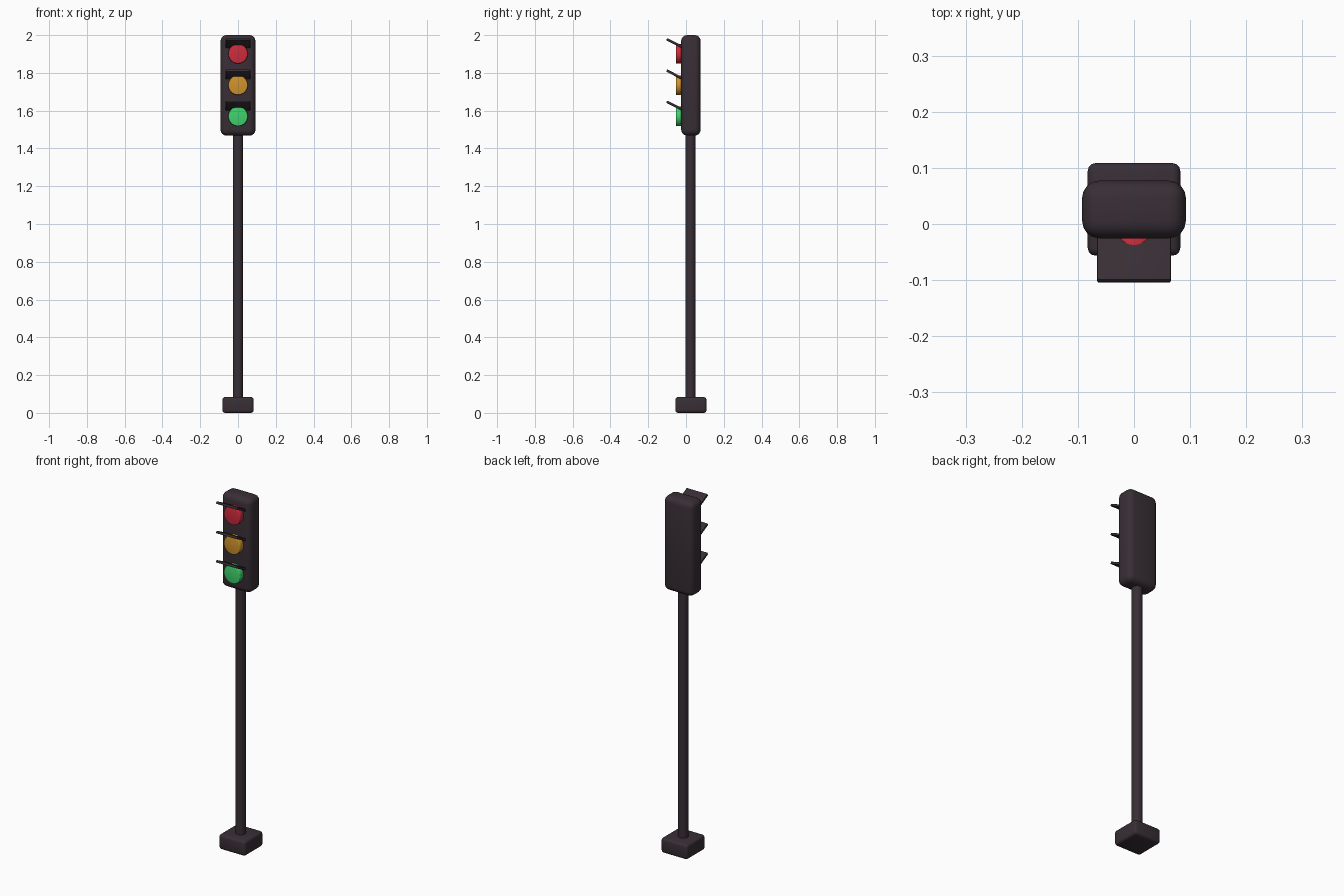
import bpy
from math import radians
from mathutils import Matrix

if "Cube" in bpy.data.objects:
    bpy.data.objects.remove(bpy.data.objects["Cube"])


def material(name, rgb):
    m = bpy.data.materials.new(name)
    m.diffuse_color = (*rgb, 1)
    m.use_nodes = True
    m.node_tree.nodes["Principled BSDF"].inputs["Base Color"].default_value = m.diffuse_color
    return m


dark = material("charcoal", (0.040, 0.028, 0.036))
red = material("signal red", (0.62, 0.025, 0.045))
amber = material("signal amber", (0.64, 0.29, 0.026))
green = material("signal green", (0.05, 0.65, 0.15))


def finish(name, mat, bevel=0, segments=3):
    ob = bpy.context.object
    ob.name = name
    ob.data.materials.append(mat)
    if bevel:
        b = ob.modifiers.new("bevel", 'BEVEL')
        b.width, b.segments = bevel, segments
        b.limit_method = 'ANGLE'
        b.angle_limit = radians(40)
        bpy.ops.object.modifier_apply(modifier="bevel")
    bpy.ops.object.shade_smooth_by_angle(angle=radians(40))
    return ob


def box(name, loc, size, mat, bevel, segments=3, tilt=0):
    bpy.ops.mesh.primitive_cube_add(size=1, location=loc, rotation=(tilt, 0, 0))
    bpy.context.object.data.transform(Matrix.Diagonal((*size, 1)))
    return finish(name, mat, bevel, segments)


def cylinder(name, loc, radius, depth, mat, bevel=0, tilt=0):
    bpy.ops.mesh.primitive_cylinder_add(vertices=32, radius=radius, depth=depth,
                                        location=loc, rotation=(tilt, 0, 0))
    return finish(name, mat, bevel)


AXIS_Y = 0.026  # pole, base and housing share this axis

# Base block, pole and rounded signal housing
box("base", (0, AXIS_Y, 0.042), (0.165, 0.165, 0.084), dark, 0.014)
cylinder("pole", (0, AXIS_Y - 0.002, 0.775), 0.027, 1.43, dark)
box("housing", (0, AXIS_Y, 1.734), (0.185, 0.103, 0.532), dark, 0.031, 4)

# Three lamps, each with a flat visor tilted up towards the front
for label, z, mat in (("red", 1.901, red), ("amber", 1.735, amber), ("green", 1.570, green)):
    cylinder(label + "_lens", (0, -0.036, z), 0.052, 0.036, mat, 0.004, radians(90))
    box(label + "_visor", (0, -0.062, z + 0.057), (0.131, 0.091, 0.013), dark, 0.003, 2, radians(-27))
